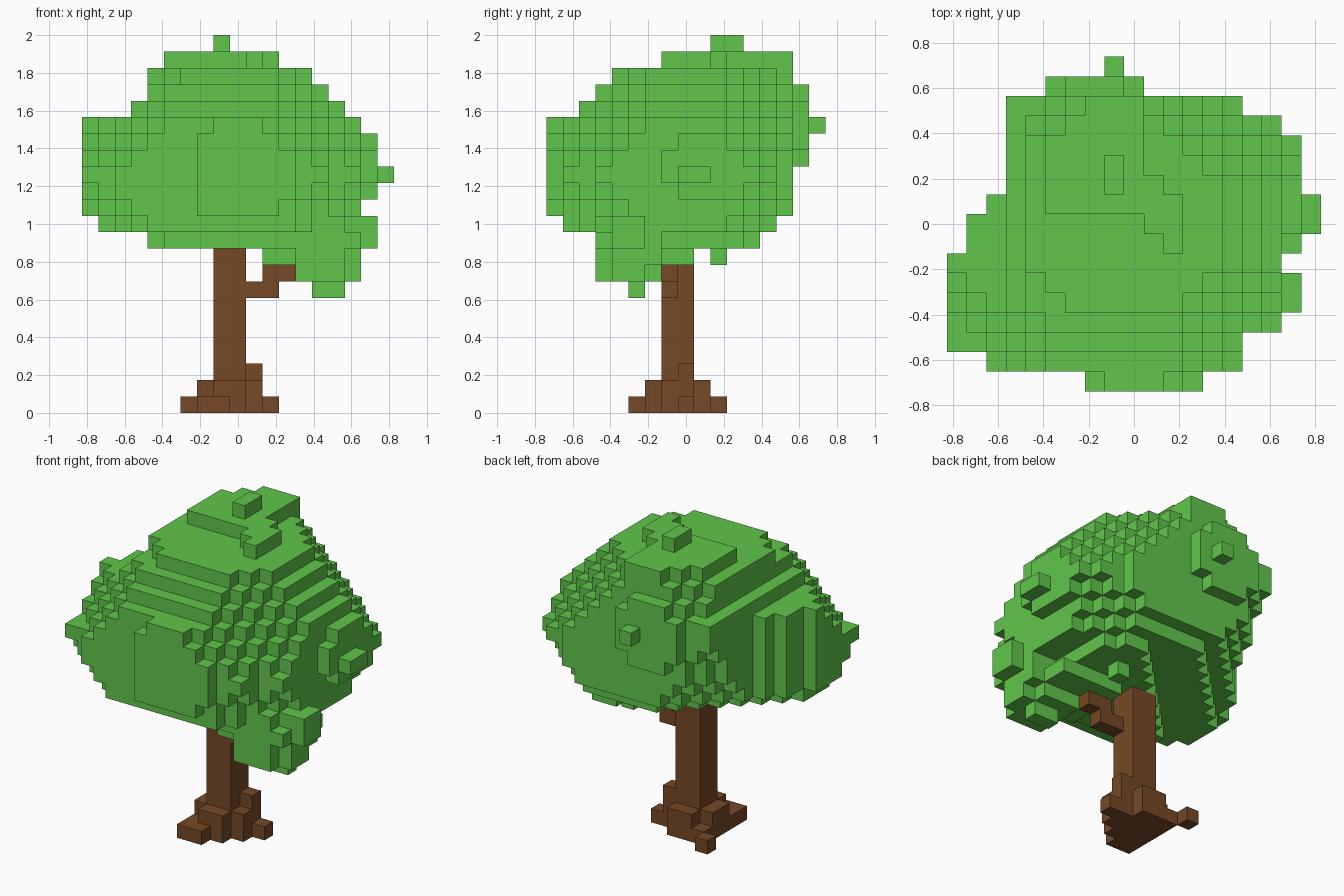
import bpy
import bmesh
from mathutils import Vector

cube = bpy.data.objects.get("Cube")
if cube:
    bpy.data.objects.remove(cube, do_unlink=True)

UNIT = 2 / 23                                # one block; grid is 19 x 17 x 23
ORIGIN = Vector((-9.5, -8.5, 0)) * UNIT


def make_material(name, colour):
    mat = bpy.data.materials.new(name)
    mat.use_nodes = True
    mat.diffuse_color = colour
    mat.node_tree.nodes["Principled BSDF"].inputs["Base Color"].default_value = colour
    return mat


def block(xs, ys, zs):
    """All grid cells inside half-open ranges."""
    return {(x, y, z) for x in range(*xs) for y in range(*ys) for z in range(*zs)}


def build(name, cells, mat):
    """Skin a set of cells with its outer faces only."""
    bm = bmesh.new()
    corners = {}

    def corner(point):
        key = tuple(point)
        if key not in corners:
            corners[key] = bm.verts.new(ORIGIN + Vector(point) * UNIT)
        return corners[key]

    for cell in sorted(cells):
        for axis in range(3):
            u, v = (axis + 1) % 3, (axis + 2) % 3
            for side in (0, 1):
                near = list(cell)
                near[axis] += 2 * side - 1
                if tuple(near) in cells:
                    continue
                ring = []
                for du, dv in ((0, 0), (1, 0), (1, 1), (0, 1)):
                    p = list(cell)
                    p[axis] += side
                    p[u] += du
                    p[v] += dv
                    ring.append(corner(p))
                bm.faces.new(ring if side else ring[::-1])
    mesh = bpy.data.meshes.new(name)
    bm.to_mesh(mesh)
    bm.free()
    mesh.materials.append(mat)
    obj = bpy.data.objects.new(name, mesh)
    bpy.context.collection.objects.link(obj)
    return obj


leaf_green = make_material("leaf green", (0.118, 0.565, 0.07, 1))
bark_brown = make_material("bark brown", (0.18, 0.066, 0.019, 1))

# Plan outline of the canopy: x range of each row, front to back
plan = [(7, 13), (2, 15), (0, 15), (0, 17), (0, 18), (0, 18), (0, 17), (1, 18), (1, 19),
        (2, 19), (3, 18), (3, 18), (3, 18), (3, 17), (3, 15), (5, 10), (8, 9)]

# Canopy layers from the underside up: x range, y range
layers = [((4, 15), (3, 13)), ((1, 17), (1, 14)), ((0, 17), (0, 15)), ((0, 18), (0, 15)),
          ((0, 19), (0, 15)), ((0, 18), (0, 16)), ((0, 18), (0, 16)), ((0, 17), (0, 17)),
          ((3, 16), (2, 16)), ((4, 15), (3, 16)), ((4, 14), (4, 15)), ((5, 12), (7, 15))]


def rounded(x, y, z):
    """Bevel the four upright corners, more so away from the widest layer."""
    up, down = max(z - 14, 0), max(14 - z, 0)
    front_left = x + y >= 2 + 1.2 * up + 0.9 * down
    back_right = x + y <= 29 - 0.85 * (up + down)
    front_right = y - x >= up + 0.6 * down - 13
    back_left = y - x <= 11 - max(1.3 * (z - 18), 0.6 * (17 - z), 0)
    # the underside climbs toward the back left
    underside = {10: 0, 11: 5, 12: 7}
    return (front_left and back_right and front_right and back_left
            and y - x <= underside.get(z, 11))


def in_crown(x, y, z, xs, ys):
    px = (2 * x + 1 - sum(xs)) / (xs[1] - xs[0])
    py = (2 * y + 1 - sum(ys)) / (ys[1] - ys[0])
    if px ** 4 + py ** 4 > (1.0 if z < 12 else 1.25):
        return False
    # outermost plates on the right, back and front have clipped corners
    if x == 17 and (y < 7 or abs(y - 9.5) + abs(z - 14.5) > 3):
        return False
    if y == 15 and abs(x - 7) + abs(z - 17) > 3:
        return False
    if y == 0 and abs(x - 9.5) > max(18 - z, 0) + 0.5:
        return False
    # stepped edges of the top plateau
    if z == 21 and (y < 9 and x + y < 18 or x > 9 and x + y > 20):
        return False
    return rounded(x, y, z)


canopy = set()
for z, (xs, ys) in enumerate(layers, start=10):
    canopy |= {c for c in block(xs, ys, (z, z + 1)) if in_crown(*c, xs, ys)}

# Drooping clump over the branch, with its outer corner nibbled away
canopy |= block((13, 18), (3, 7), (10, 12)) | block((13, 17), (3, 7), (8, 10))
canopy |= block((11, 16), (4, 9), (9, 10)) | block((14, 16), (5, 6), (7, 8))
canopy -= {(16, 3, 8), (16, 3, 9), (16, 6, 8), (16, 3, 11)}
canopy = {c for c in canopy if plan[c[1]][0] <= c[0] < plan[c[1]][1]}

# Stray leaf blocks
canopy |= block((8, 9), (10, 12), (22, 23)) | {(12, 10, 9), (8, 16, 17)}
build("canopy", canopy, leaf_green)

# Trunk and side branch
wood = block((8, 10), (7, 9), (0, 12))
wood |= block((10, 12), (7, 8), (7, 8)) | block((11, 13), (7, 8), (8, 9))
build("trunk_and_branch", wood, bark_brown)

# Flared roots around the foot
roots = block((7, 11), (7, 9), (0, 2)) | block((8, 10), (6, 10), (0, 2))
roots |= block((7, 10), (6, 10), (0, 1)) | block((7, 9), (5, 6), (0, 1))
roots |= {(6, 10, 0), (11, 8, 0), (10, 8, 2)}
build("roots", roots - wood, bark_brown)
